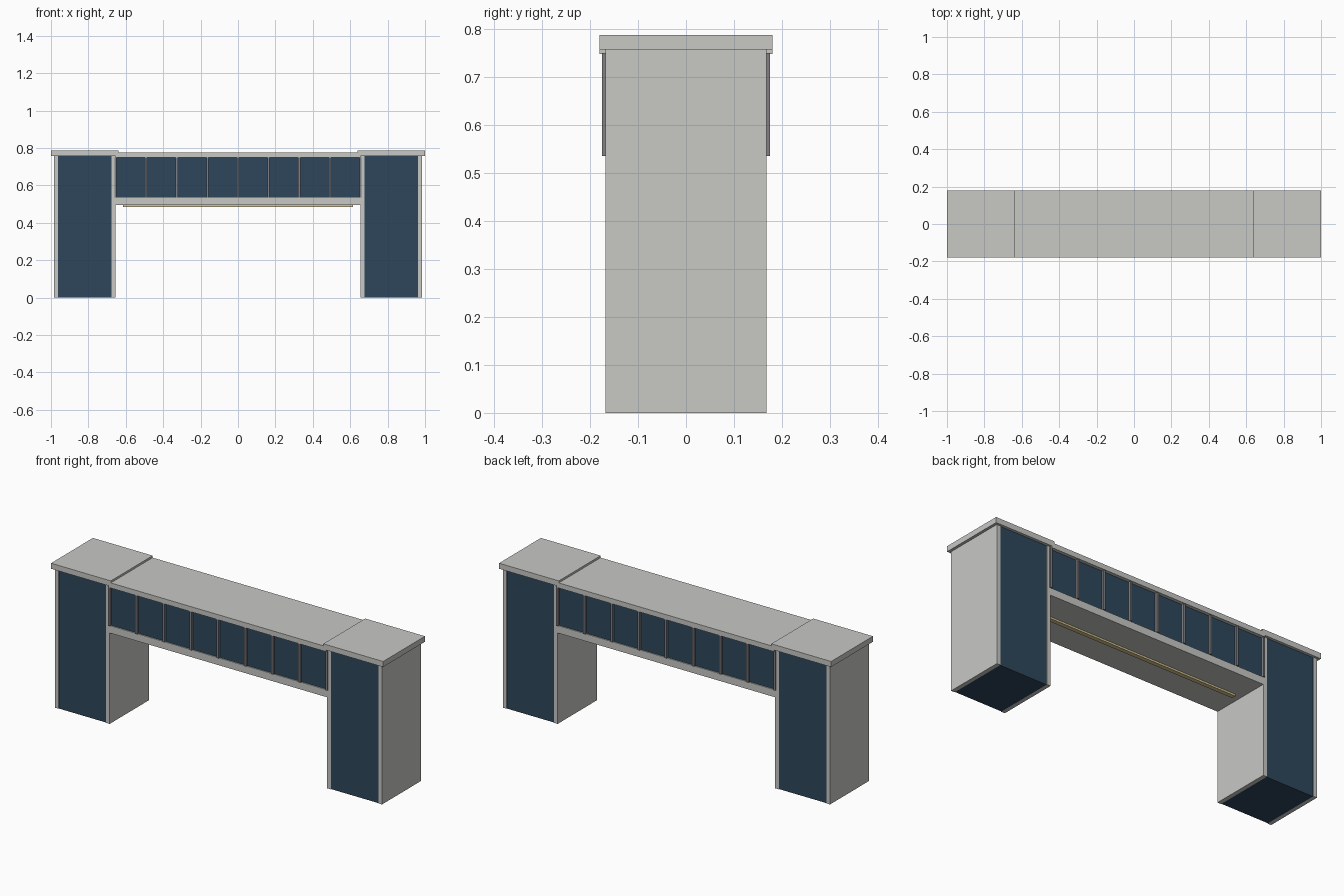
import bpy

if "Cube" in bpy.data.objects:
    bpy.data.objects.remove(bpy.data.objects["Cube"])


def material(name, rgb):
    m = bpy.data.materials.new(name)
    m.diffuse_color = (*rgb, 1.0)
    m.use_nodes = True
    m.node_tree.nodes["Principled BSDF"].inputs["Base Color"].default_value = m.diffuse_color
    return m


STONE = material("pale_stone", (0.58, 0.58, 0.56))
GLASS = material("navy_glass", (0.027, 0.061, 0.105))
METAL = material("grey_metal", (0.22, 0.22, 0.24))
LAMP = material("warm_lamp", (0.68, 0.56, 0.28))


def box(name, x, y, z, mat):
    """Box spanning the (min, max) ranges x, y and z."""
    bpy.ops.mesh.primitive_cube_add(
        size=1, location=[(a + b) / 2 for a, b in (x, y, z)])
    ob = bpy.context.object
    ob.name = name
    ob.scale = [b - a for a, b in (x, y, z)]
    bpy.ops.object.transform_apply(location=False, rotation=False, scale=True)
    ob.data.materials.append(mat)
    return ob


def mirrored(s, a, b):
    return tuple(sorted((s * a, s * b)))


DEPTH = (-0.168, 0.168)
ROOF_DEPTH = (-0.18, 0.18)

# Two towers: glass core between solid side walls, with a flat cap
for side, s in (("left", -1), ("right", 1)):
    box(f"{side}_tower_glass", mirrored(s, 0.677, 0.963),
        (-0.165, 0.165), (0, 0.757), GLASS)
    box(f"{side}_tower_inner_wall", mirrored(s, 0.655, 0.677),
        DEPTH, (0, 0.757), STONE)
    box(f"{side}_tower_outer_wall", mirrored(s, 0.963, 0.985),
        DEPTH, (0, 0.757), STONE)
    box(f"{side}_tower_cap", mirrored(s, 0.64, 1.0),
        ROOF_DEPTH, (0.757, 0.787), STONE)

# Bridge: floor slab, glazed hall and roof
box("bridge_floor", (-0.655, 0.655), DEPTH, (0.495, 0.535), STONE)
box("bridge_glass", (-0.655, 0.655), (-0.162, 0.162), (0.535, 0.75), GLASS)
box("bridge_roof", (-0.655, 0.655), ROOF_DEPTH, (0.748, 0.776), STONE)

# Mullions dividing the bridge glazing into eight panes on both faces
for face, s in (("front", -1), ("back", 1)):
    for i in range(9):
        x = -0.655 + i * 1.31 / 8
        box(f"{face}_mullion_{i + 1}", (x - 0.006, x + 0.006),
            mirrored(s, 0.16, 0.175), (0.535, 0.75), METAL)

# Light strip under the bridge
box("underside_light_strip", (-0.615, 0.615), (-0.012, 0.012),
    (0.485, 0.496), LAMP)
